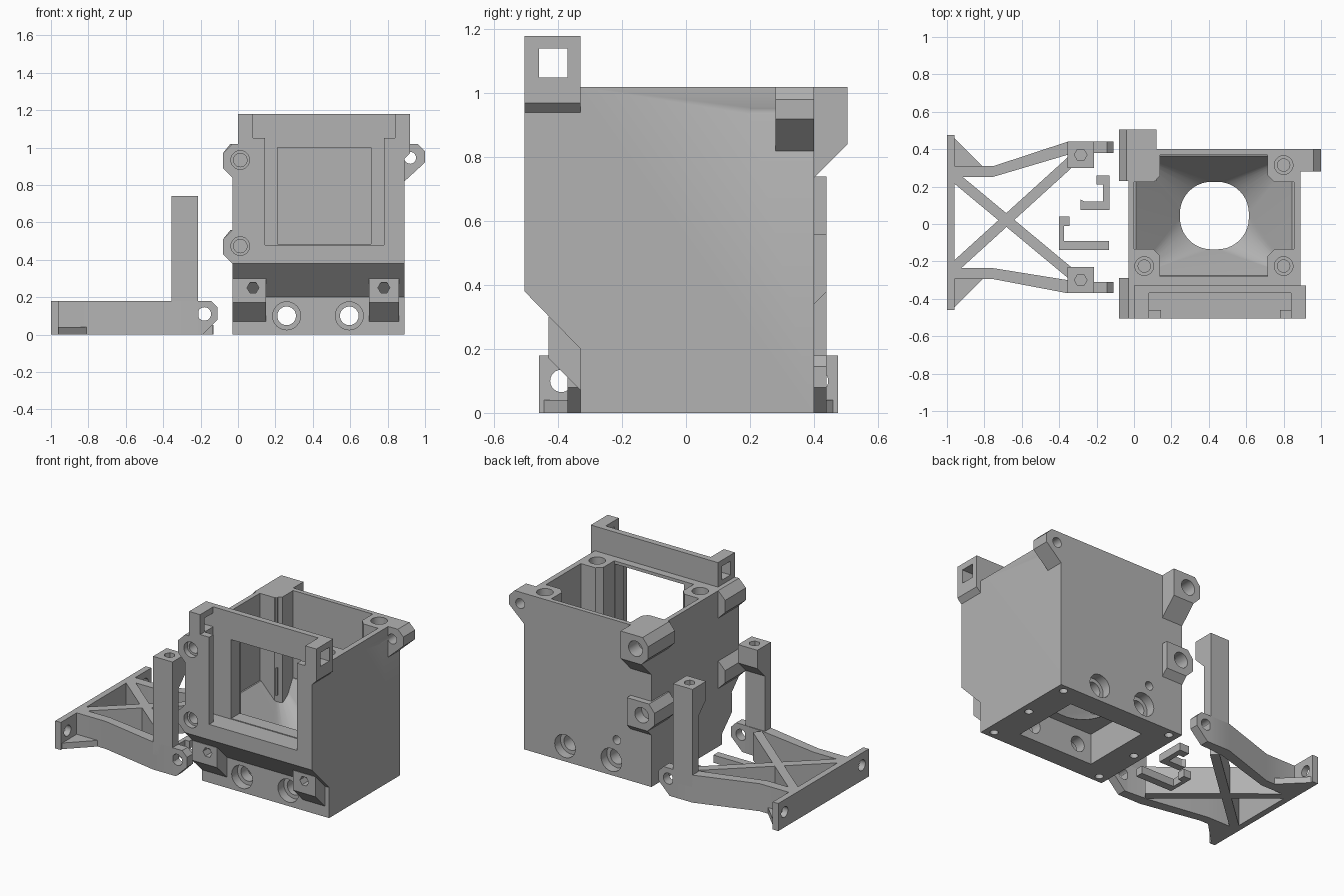
import bpy, bmesh, math
from mathutils import Vector

if "Cube" in bpy.data.objects:
    bpy.data.objects.remove(bpy.data.objects["Cube"], do_unlink=True)

grey = bpy.data.materials.new("plain grey")
grey.use_nodes = True
grey.diffuse_color = (0.45, 0.45, 0.45, 1)
grey.node_tree.nodes["Principled BSDF"].inputs["Base Color"].default_value = grey.diffuse_color
parts = []


def finish(name, bm, keep=True):
    bmesh.ops.recalc_face_normals(bm, faces=bm.faces)
    me = bpy.data.meshes.new(name)
    bm.to_mesh(me)
    bm.free()
    me.materials.append(grey)
    ob = bpy.data.objects.new(name, me)
    bpy.context.collection.objects.link(ob)
    if keep:
        parts.append(ob)
    else:
        ob.hide_render = True
    return ob


def prism(name, axis, pts, a, b, keep=True):
    """Extrude an outline along an axis; outline uses the other two axes in order."""
    def place(p, d):
        return {"x": (d, p[0], p[1]), "y": (p[0], d, p[1]), "z": (p[0], p[1], d)}[axis]
    bm = bmesh.new()
    lo = [bm.verts.new(place(p, a)) for p in pts]
    hi = [bm.verts.new(place(p, b)) for p in pts]
    bm.faces.new(lo)
    bm.faces.new(hi)
    for i in range(len(pts)):
        j = (i + 1) % len(pts)
        bm.faces.new((lo[i], lo[j], hi[j], hi[i]))
    return finish(name, bm, keep)


def box(name, x0, x1, y0, y1, z0, z1, keep=True):
    return prism(name, "z", [(x0, y0), (x1, y0), (x1, y1), (x0, y1)], z0, z1, keep)


def ring(c, r, n=32):
    return [(c[0] + r * math.cos(2 * math.pi * i / n), c[1] + r * math.sin(2 * math.pi * i / n))
            for i in range(n)]


def cut(targets, cutter):
    for ob in targets:
        mod = ob.modifiers.new("cut", "BOOLEAN")
        mod.operation = "DIFFERENCE"
        mod.solver = "EXACT"
        mod.object = cutter
        bpy.context.view_layer.update()
        dg = bpy.context.evaluated_depsgraph_get()
        me = bpy.data.meshes.new_from_object(ob.evaluated_get(dg))
        ob.modifiers.clear()
        ob.data = me
    bpy.data.objects.remove(cutter, do_unlink=True)


def drill(targets, axis, c, r, a, b, n=24):
    cut(targets, prism("drill", axis, ring(c, r, n), a, b, False))


def slot(targets, *dims):
    cut(targets, box("slot_cutter", *dims, False))


# Housing with cavity, funnel and lower chamber
body = box("housing", -0.03, 0.89, -0.33, 0.40, 0, 1.02)
slot([body], 0, 0.855, -0.28, 0.37, 0.45, 1.2)
bm = bmesh.new()
for x in (0, 0.855):
    for y in (-0.28, 0.37):
        bm.verts.new((x, y, 0.46))
for p in ring((0.43, 0.045), 0.175, 40):
    bm.verts.new((p[0], p[1], 0.19))
bmesh.ops.convex_hull(bm, input=bm.verts)
cut([body], finish("funnel_cutter", bm, False))
slot([body], 0.16, 0.70, -0.2, 0.26, -0.1, 0.2)
for x in (0.03, 0.83):
    for y in (-0.28, 0.035, 0.35):
        drill([body], "z", (x, y), 0.025, -0.1, 0.12, 16)

# Through holes low in the front and back walls
for x in (0.26, 0.595):
    drill([body], "y", (x, 0.1), 0.05, -0.6, 0.6)
    drill([body], "y", (x, 0.1), 0.075, -0.5, -0.27)
    drill([body], "y", (x, 0.1), 0.075, 0.34, 0.6)
drill([body], "y", (0.22, 0.24), 0.028, 0.3, 0.6, 16)

# Screw posts inside the four corners
for x, sx in ((0, 1), (0.855, -1)):
    for y, sy in ((-0.28, 1), (0.37, -1)):
        outline = [(0, 0), (0.14, 0), (0.14, 0.11), (0.105, 0.145), (0, 0.145)]
        post = prism("corner_post", "z", [(x + sx * p, y + sy * q) for p, q in outline], 0.25, 1.02)
        c = (x + sx * 0.055, y + sy * 0.055)
        drill([post, body], "z", c, 0.05, 0.97, 1.2)
        drill([post, body], "z", c, 0.033, 0.75, 1.0)

# Front frame with sloped underside and raised crossbar
frame = prism("front_frame", "x", [(-0.33, 0.2), (-0.505, 0.38), (-0.505, 1.02), (-0.33, 1.02)], -0.03, 0.89)
bar = prism("raised_crossbar", "y", [(0, 1.02), (0, 1.18), (0.92, 1.18), (0.92, 0.97), (0.86, 0.91),
                                     (0.86, 1.02)], -0.505, -0.33)
both = [frame, bar]
slot(both, 0.08, 0.84, -0.46, -0.37, 0.48, 1.3)
slot(both, 0.145, 0.78, -0.6, -0.45, 0.48, 1.3)
slot(both, 0.08, 0.84, -0.6, -0.44, 1.05, 1.3)
slot([bar], -0.1, 1.1, -0.46, -0.37, 1.05, 1.14)
slot(both + [body], 0.21, 0.71, -0.42, -0.2, 0.485, 1.0)

# Side lugs on the front frame
for z0 in (0.38, 0.84):
    lug = prism("front_lug", "y", [(0, z0), (-0.03, z0), (-0.08, z0 + 0.05), (-0.08, z0 + 0.13),
                                   (-0.03, z0 + 0.18), (0, z0 + 0.18)], -0.505, -0.29)
    c = (0.012, z0 + 0.093)
    drill([lug, frame], "y", c, 0.05, -0.6, -0.47)
    drill([lug, frame], "y", c, 0.036, -0.5, -0.35)

# Lugs at the back corner
for z0, back in ((0.38, 0.44), (0.84, 0.505)):
    lug = prism("back_lug", "y", [(-0.03, z0), (-0.08, z0 + 0.05), (-0.08, z0 + 0.13), (-0.04, z0 + 0.18),
                                  (0.12, z0 + 0.18), (0.12, z0)], 0.23, back)
    d = back - 0.4
    web = prism("back_lug_web", "x", [(0.4, z0), (back, z0), (0.4, z0 - d)], -0.03, 0.12)
    drill([lug, web, body], "y", (0.012, z0 + 0.093), 0.05, back - 0.1, 0.6)

# Lug on the right side
lug = prism("right_lug", "y", [(0.88, 0.81), (1.0, 0.92), (1.0, 0.98), (0.96, 1.02), (0.88, 1.02)], 0.28, 0.40)
drill([lug, body], "y", (0.92, 0.945), 0.032, 0.2, 0.6)

# Bosses under the front slope
for x0, x1, c in ((-0.03, 0.15, 0.08), (0.7, 0.86, 0.78)):
    boss = prism("front_boss", "x", [(-0.32, 0.06), (-0.43, 0.17), (-0.43, 0.30), (-0.32, 0.30)], x0, x1)
    drill([boss], "y", (c, 0.25), 0.032, -0.6, -0.35, 6)

# Bracket end plate with its mounting holes
plate = box("bracket_plate", -1, -0.96, -0.46, 0.475, 0, 0.18)
for y in (-0.39, 0.41):
    drill([plate], "x", (y, 0.1), 0.035, -1.1, -0.9)

# Bracket arms, columns and ears, one set per side
for s, mid, far in ((1, 0.01, 0.035), (-1, 0.005, 0.035)):
    def side(pts):
        return [(x, (mid if x < -0.5 else far) + s * y) for x, y in pts]
    prism("bracket_arm", "z", side([(-0.97, 0.3), (-0.75, 0.3), (-0.355, 0.405), (-0.21, 0.405),
                                    (-0.21, 0.345), (-0.355, 0.335), (-0.76, 0.24), (-0.97, 0.24)]), 0, 0.18)
    prism("bracket_gusset", "z", side([(-0.97, 0.46), (-0.8, 0.29), (-0.97, 0.29)]), 0, 0.04)
    y0, y1 = sorted((far + s * 0.345, far + s * 0.405))
    ear = prism("bracket_ear", "y", [(-0.22, 0), (-0.19, 0), (-0.11, 0.08), (-0.11, 0.145),
                                     (-0.145, 0.18), (-0.22, 0.18)], y0, y1)
    drill([ear], "y", (-0.18, 0.11), 0.036, -1, 1)
    box("bracket_column", -0.355, -0.215, y0, y1, 0.1, 0.74)
    head = prism("column_head", "x", [(far + s * q, z) for q, z in
                                      ((0.404, 0.74), (0.265, 0.74), (0.265, 0.62), (0.345, 0.54), (0.404, 0.54))],
                 -0.355, -0.215)
    drill([head, parts[-2]], "z", (-0.285, far + s * 0.335), 0.034, 0.64, 0.8, 6)

# Crossed bracket ribs
for ya, yb in ((0.26, -0.28), (-0.24, 0.35)):
    a, b = Vector((-0.97, ya)), Vector((-0.32, yb))
    d = (b - a).normalized()
    n = Vector((-d.y, d.x)) * 0.028
    prism("bracket_rib", "z", [a + n, b + n, b - n, a - n], 0, 0.18)

# Small loose clips
prism("small_clip", "z", [(-0.285, 0.075), (-0.13, 0.075), (-0.13, 0.26), (-0.2, 0.26), (-0.2, 0.21),
                          (-0.165, 0.21), (-0.165, 0.12), (-0.265, 0.12), (-0.285, 0.13)], 0, 0.05)
prism("long_clip", "z", [(-0.4, -0.14), (-0.135, -0.14), (-0.135, -0.09), (-0.375, -0.09), (-0.375, -0.01),
                         (-0.345, -0.01), (-0.345, 0.04), (-0.4, 0.04)], 0, 0.05)

# Smooth the round holes and keep edges sharp
bpy.ops.object.select_all(action="DESELECT")
for ob in parts:
    ob.select_set(True)
bpy.context.view_layer.objects.active = body
bpy.ops.object.shade_smooth_by_angle(angle=math.radians(25))
